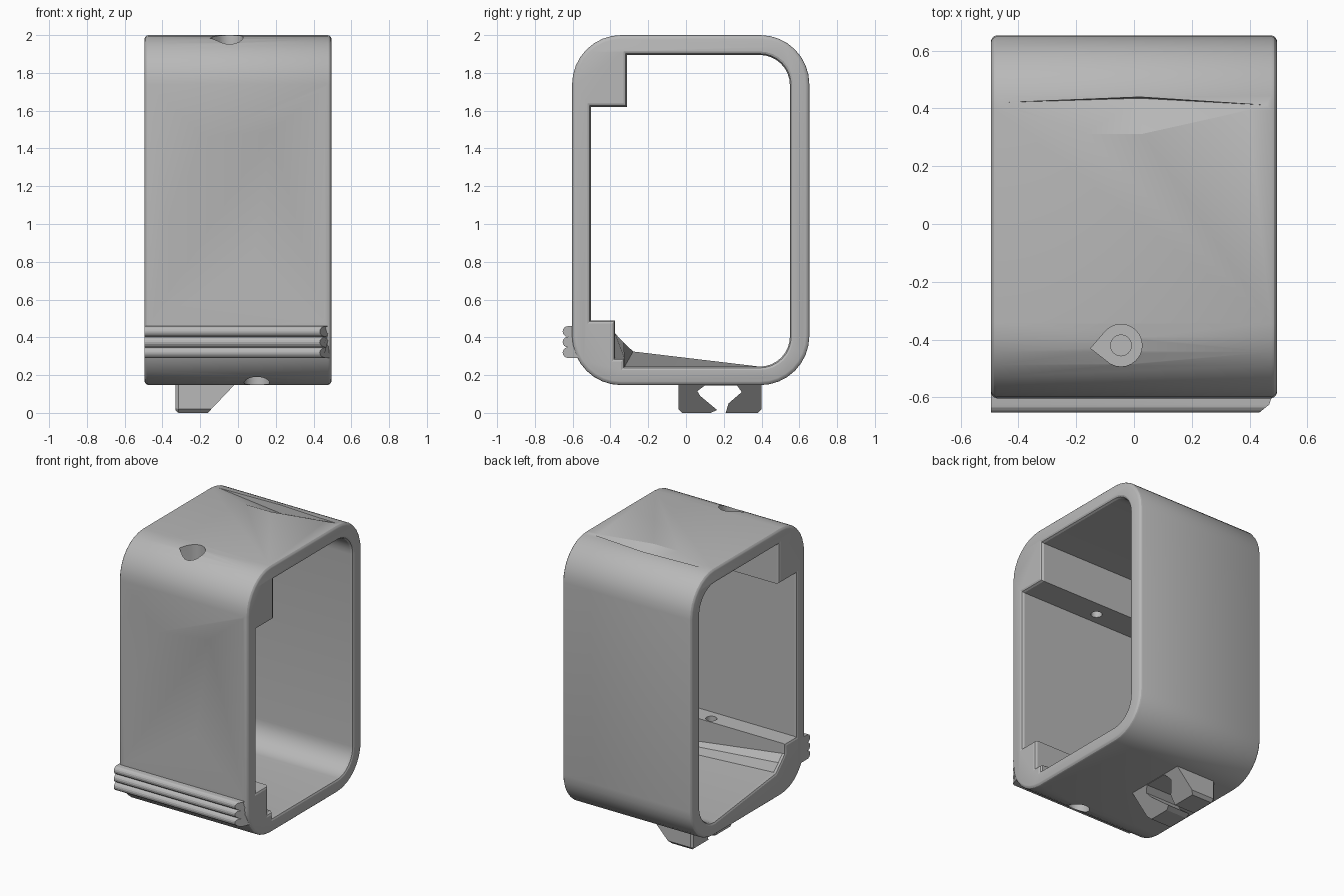
import bpy
import bmesh
from math import sin, cos, pi, radians
from mathutils import Vector

if "Cube" in bpy.data.objects:
    bpy.data.objects.remove(bpy.data.objects["Cube"], do_unlink=True)

grey = bpy.data.materials.new("light_grey")
grey.use_nodes = True
colour = (0.48, 0.48, 0.48, 1)
grey.diffuse_color = colour
grey.node_tree.nodes["Principled BSDF"].inputs["Base Color"].default_value = colour

HALF = 0.495  # half width of the case


def arc(cy, cz, r, start, sweep=90, steps=8):
    """Points of an arc in the side (y, z) plane."""
    angles = [radians(start + sweep * i / steps) for i in range(steps + 1)]
    return [(cy + r * cos(a), cz + r * sin(a)) for a in angles]


def offset(profile, d):
    """Grow a counter-clockwise profile by d, mitring the corners."""
    pts, out = [Vector(p) for p in profile], []
    for i, p in enumerate(pts):
        a = (p - pts[i - 1]).normalized()
        b = (pts[(i + 1) % len(pts)] - p).normalized()
        na, nb = Vector((a.y, -a.x)), Vector((b.y, -b.x))
        out.append(tuple(p + (na + nb) * d / (1 + na.dot(nb))))
    return out


def finish(name, bm):
    bmesh.ops.recalc_face_normals(bm, faces=bm.faces)
    mesh = bpy.data.meshes.new(name)
    bm.to_mesh(mesh)
    bm.free()
    obj = bpy.data.objects.new(name, mesh)
    bpy.context.collection.objects.link(obj)
    mesh.materials.append(grey)
    return obj


def loft(name, stations, shift=None):
    """Skin a list of (x, profile) sections; shift may slant the x of the last one."""
    bm = bmesh.new()
    rings = []
    for i, (x, prof) in enumerate(stations):
        slant = shift if i == len(stations) - 1 else None
        rings.append([bm.verts.new((slant(y, z) if slant else x, y, z)) for y, z in prof])
    for r, s in zip(rings, rings[1:]):
        n = len(r)
        for i in range(n):
            j = (i + 1) % n
            bm.faces.new((r[i], r[j], s[j], s[i]))
    bm.faces.new(rings[0])
    bm.faces.new(rings[-1])
    return finish(name, bm)


def hull(name, points):
    bm = bmesh.new()
    for p in points:
        bm.verts.new(p)
    bmesh.ops.convex_hull(bm, input=bm.verts)
    return finish(name, bm)


def post(name, outline, z0, z1):
    return hull(name, [(x, y, z) for x, y in outline for z in (z0, z1)])


def circle(x, y, r, n=24):
    return [(x + r * cos(2 * pi * i / n), y + r * sin(2 * pi * i / n)) for i in range(n)]


def activate(obj):
    bpy.ops.object.select_all(action="DESELECT")
    obj.select_set(True)
    bpy.context.view_layer.objects.active = obj


def cut(target, cutter):
    cutter.hide_render = True
    activate(target)
    mod = target.modifiers.new("cut", "BOOLEAN")
    mod.operation, mod.solver, mod.object = "DIFFERENCE", "EXACT", cutter
    bpy.ops.object.modifier_apply(modifier=mod.name)
    bpy.data.objects.remove(cutter, do_unlink=True)


def smooth(obj):
    activate(obj)
    bpy.ops.object.shade_smooth_by_angle(angle=radians(22))


# Outer body with rounded rims
R, FRONT, BACK, BASE = 0.26, -0.603, 0.653, 0.147
outer = (arc(FRONT + R, BASE + R, R, 180) + arc(BACK - R, BASE + R, R, 270)
         + arc(BACK - R, 2 - R, R, 0) + arc(FRONT + R, 2 - R, R, 90))
rim = [(0, 0.02), (0.003, 0.012), (0.01, 0.004), (0.02, 0)]
left = [(-HALF + dx, offset(outer, -d)) for dx, d in rim]
right = [(HALF - dx, offset(outer, -d)) for dx, d in reversed(rim)]
case = loft("case_frame", left + right)

# Inner opening: stepped ledge at one end, sloped ledge and floor at the other
upper = (arc(0.39, 0.405, 0.16, 270) + arc(0.39, 1.735, 0.16, 0)
         + [(-0.312, 1.895), (-0.312, 1.62), (-0.503, 1.62)])
ledge = [(-0.503, 0.49), (-0.375, 0.49)]
stepped = ledge + [(-0.375, 0.29), (-0.325, 0.29), (-0.325, 0.245)] + upper
sloped = ledge + [(-0.375, 0.42), (-0.33, 0.373), (-0.28, 0.325)] + upper
flare = [(-0.05, 0.018), (0, 0.018), (0.005, 0.007), (0.018, 0)]
left = [(-HALF + dx, offset(sloped, d)) for dx, d in flare]
right = [(HALF - dx, offset(stepped, d)) for dx, d in reversed(flare)]
cut(case, loft("opening_cutter", left + right))

# Screw holes: wide pocket outside, narrow hole through the block
top_x, low_x, hole_y = -0.045, 0.1, -0.42
cut(case, post("top_pocket", circle(top_x, hole_y, 0.073) + [(-0.15, -0.43)], 1.86, 2.1))
cut(case, post("top_hole", circle(top_x, hole_y, 0.036), 1.5, 1.95))
cut(case, post("low_pocket", circle(low_x, hole_y, 0.068), 0.05, 0.26))
cut(case, post("low_hole", circle(low_x, hole_y, 0.036), 0.2, 0.6))

# Creased dent on the top, and a shallow hollow down the front wall
top_dent = [(-0.47, 0.42), (-0.17, 0.31), (0.03, 0.31), (0.48, 0.41), (0.02, 0.44)]
cut(case, hull("top_dent", [(x, y, 2.001) for x, y in top_dent] + [(0.02, 0.435, 1.94)]))
hollow = [(0.47, 1.73), (-0.19, 1.46), (-0.4, 1.0), (-0.47, 0.47), (0.47, 0.47), (0.47, 1.0)]
cut(case, hull("front_hollow", [(x, FRONT - 0.001, z) for x, z in hollow]
               + [(0.18, -0.573, 1.49), (0.08, -0.58, 0.8)]))
smooth(case)

# Three grip ridges with a slanted end
ridge = [(-0.55, 0.29), (-0.55, 0.46)]
for z in (0.431, 0.375, 0.319):
    ridge += arc(-0.625, z, 0.028, 90, 180)
ridges = loft("grip_ridges", [(-HALF, ridge), (HALF, ridge)],
              lambda y, z: HALF - max(0, FRONT - y) * 1.25)
smooth(ridges)

# Slotted mounting clip underneath, sloped on one side, with a softened end
clip_profile = [(-0.04, 0.18), (-0.04, 0.02), (-0.02, 0), (0.13, 0), (0.165, 0.015),
                (0.075, 0.09), (0.06, 0.115), (0.1, 0.145), (0.27, 0.145), (0.295, 0.11),
                (0.225, 0.05), (0.21, 0), (0.38, 0), (0.4, 0.02), (0.4, 0.18)]
clip = loft("mounting_clip", [(-0.33, offset(clip_profile, -0.012)), (-0.315, clip_profile),
                              (0, clip_profile)], lambda y, z: -0.16 + z * 0.95)
smooth(clip)
